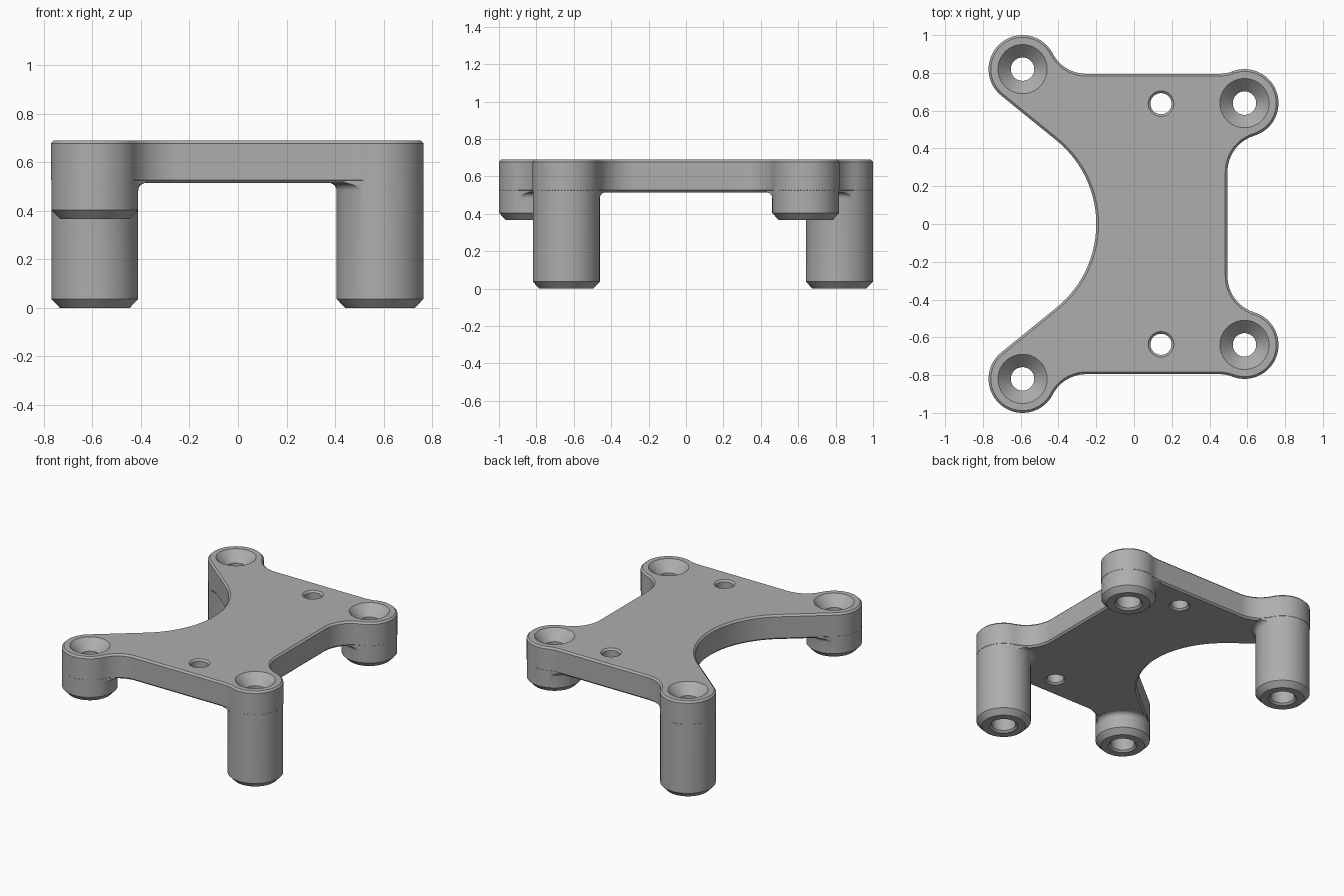
import bpy, bmesh
from math import sin, cos, pi, radians

old = bpy.data.objects.get("Cube")
if old:
    bpy.data.objects.remove(old, do_unlink=True)

grey = bpy.data.materials.new("mid grey")
grey.use_nodes = True
COLOUR = (0.42, 0.42, 0.42, 1)
grey.diffuse_color = COLOUR
grey.node_tree.nodes["Principled BSDF"].inputs["Base Color"].default_value = COLOUR

TOP, UNDER, EDGE, BOSS_R, FILLET_R = 0.69, 0.515, 0.012, 0.18, 0.2


def arc(cx, cy, r, a0, a1, n):
    return [(cx + r * cos(radians(a0 + (a1 - a0) * i / n)),
             cy + r * sin(radians(a0 + (a1 - a0) * i / n))) for i in range(n + 1)]


def outline(inset):
    """Plate outline moved inwards: convex arcs shrink, concave arcs grow."""
    b, f = BOSS_R - inset, FILLET_R + inset
    half = (arc(-0.77, 0, 0.57 + inset, 0, 50.9, 20)
            + arc(-0.59, 0.82, b, 230.9, 27.4, 36)
            + arc(-0.253, 0.995, f, 207.4, 270, 12)
            + arc(0.45, 0.995, f, 270, 290.8, 6)
            + arc(0.585, 0.64, b, 110.8, -73.2, 34)
            + arc(0.695, 0.276, f, 106.8, 180, 14))
    return half + [(x, -y) for x, y in reversed(half[1:])]


def loft(name, loops):
    """Closed solid through matching loops of 3D points."""
    bm = bmesh.new()
    rings = [[bm.verts.new(p) for p in loop] for loop in loops]
    n = len(rings[0])
    for lo, hi in zip(rings, rings[1:]):
        for i in range(n):
            j = (i + 1) % n
            bm.faces.new((lo[i], lo[j], hi[j], hi[i]))
    bm.faces.new(rings[0])
    bm.faces.new(rings[-1])
    bmesh.ops.recalc_face_normals(bm, faces=bm.faces)
    mesh = bpy.data.meshes.new(name)
    bm.to_mesh(mesh)
    bm.free()
    mesh.materials.append(grey)
    obj = bpy.data.objects.new(name, mesh)
    bpy.context.collection.objects.link(obj)
    return obj


def prism(name, steps):
    return loft(name, [[(x, y, z) for x, y in outline(o)] for z, o in steps])


def lathe(name, x, y, profile, n=64):
    return loft(name, [[(x + r * cos(2 * pi * i / n), y + r * sin(2 * pi * i / n), z)
                        for i in range(n)] for r, z in profile])


def combine(target, other, operation, keep=False):
    mod = target.modifiers.new(operation.lower(), 'BOOLEAN')
    mod.operation, mod.object, mod.solver = operation, other, 'EXACT'
    bpy.ops.object.select_all(action='DESELECT')
    bpy.context.view_layer.objects.active = target
    target.select_set(True)
    bpy.ops.object.modifier_apply(modifier=mod.name)
    if not keep:
        bpy.data.objects.remove(other, do_unlink=True)


# Plate with chamfered rims
plate = prism("mounting_bracket", [(UNDER, EDGE), (UNDER + EDGE, 0),
                                   (TOP - EDGE, 0), (TOP, EDGE)])
clip = prism("fillet_clip", [(0.3, 0.002), (0.6, 0.002)])

# Standoffs: tall and short ones on opposite diagonals
standoffs = [(-0.59, 0.82, 0), (-0.59, -0.82, 0.367),
             (0.585, 0.64, 0.367), (0.585, -0.64, 0)]
cutters = []
for x, y, base in standoffs:
    r = BOSS_R - 0.001
    boss = lathe("standoff", x, y, [(r - 0.035, base), (r, base + 0.037), (r, 0.6)])

    # Fillet below the plate, kept inside the outline
    f = 0.032
    curve = [(r + f * (1 - cos(a)), UNDER - f + f * sin(a) - 0.0005)
             for a in [pi / 2 * i / 6 for i in range(7)]]
    flare = lathe("fillet", x, y, [(r - 0.02, curve[0][1])] + curve + [(r + f, 0.54)])
    combine(flare, clip, 'INTERSECT', keep=True)
    combine(plate, boss, 'UNION')
    combine(plate, flare, 'UNION')

    # Countersunk screw hole, wider from below
    cutters.append(lathe("screw_hole", x, y, [
        (0.103, base - 0.01), (0.08, base + 0.013), (0.08, base + 0.16),
        (0.062, base + 0.165), (0.062, TOP - 0.07), (0.14, TOP + 0.01)]))

# Small plate holes with chamfered rims
for y in (-0.637, 0.637):
    cutters.append(lathe("small_hole", 0.143, y, [
        (0.078, UNDER - 0.01), (0.056, UNDER + EDGE),
        (0.056, TOP - EDGE), (0.078, TOP + 0.01)], 48))

for cutter in cutters:
    combine(plate, cutter, 'DIFFERENCE')
bpy.data.objects.remove(clip, do_unlink=True)

bpy.ops.object.select_all(action='DESELECT')
bpy.context.view_layer.objects.active = plate
plate.select_set(True)
bpy.ops.object.shade_smooth_by_angle(angle=radians(30))
